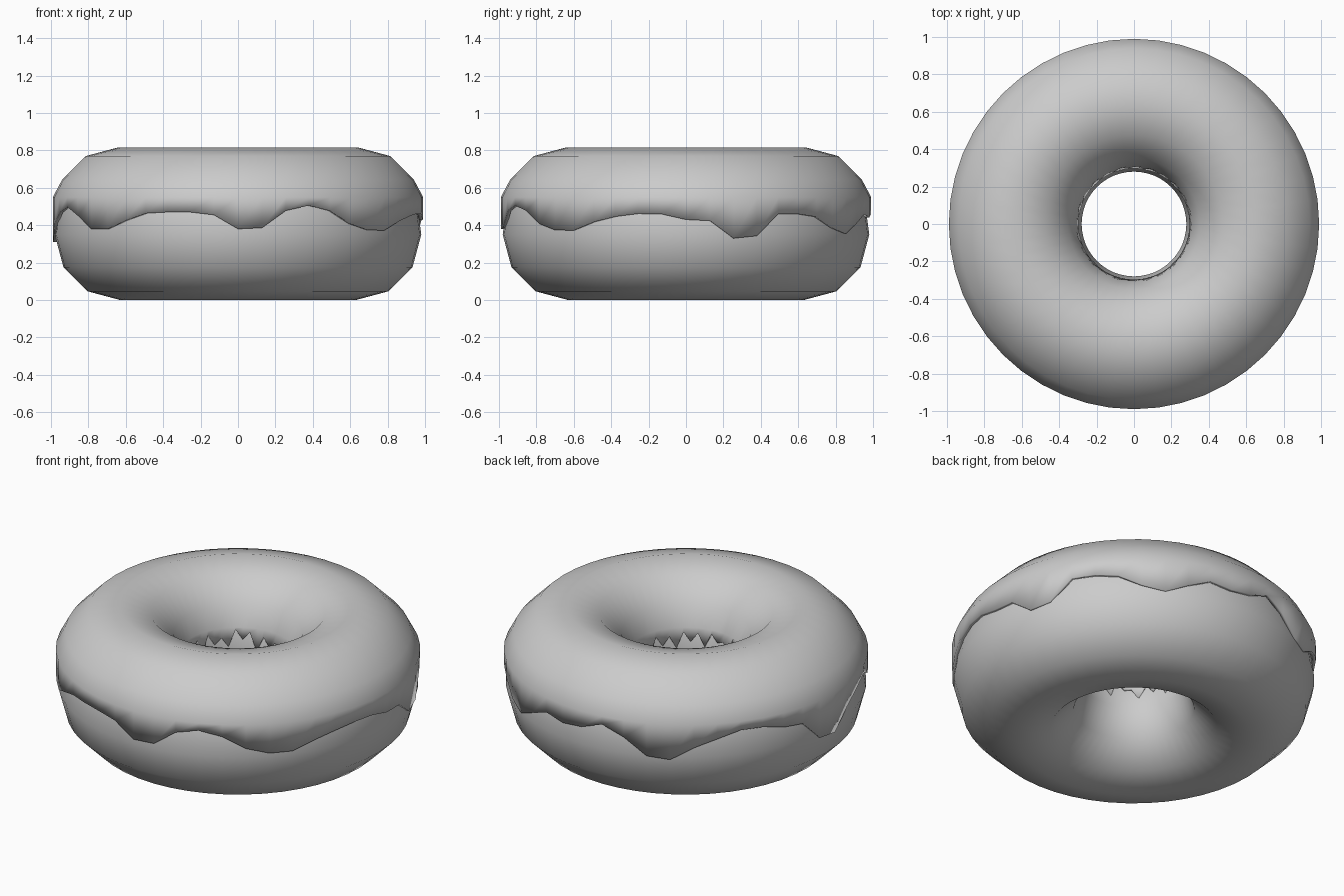
import bpy, bmesh, math, random

if "Cube" in bpy.data.objects:
    bpy.data.objects.remove(bpy.data.objects["Cube"])
random.seed(4)
SEG = 48


def ring_mesh(name, columns, closed):
    """Skin a list of profiles [(radius, z), ...], one per azimuth step."""
    bm = bmesh.new()
    cols = []
    for i, prof in enumerate(columns):
        a = 2 * math.pi * i / SEG
        cols.append([bm.verts.new((r * math.cos(a), r * math.sin(a), z)) for r, z in prof])
    n = len(columns[0])
    for i in range(SEG):
        c, d = cols[i], cols[(i + 1) % SEG]
        for j in range(n if closed else n - 1):
            k = (j + 1) % n
            bm.faces.new((c[j], d[j], d[k], c[k]))
    bmesh.ops.recalc_face_normals(bm, faces=bm.faces)
    me = bpy.data.meshes.new(name)
    bm.to_mesh(me)
    bm.free()
    me.shade_smooth()
    ob = bpy.data.objects.new(name, me)
    bpy.context.collection.objects.link(ob)
    return ob


def arc(cr, cz, rad, start, end):
    return [(cr + rad * math.cos(math.radians(t)), cz + rad * math.sin(math.radians(t)))
            for t in range(start, end + 1, 30)]


# Dough: round lower half, slightly tucked upper half under the icing
dough_profile = arc(0.63, 0.35, 0.35, 180, 360) + arc(0.638, 0.475, 0.325, 0, 180)
dough = ring_mesh("dough", [dough_profile] * SEG, True)

# Outer icing edge: (azimuth in degrees, height)
drips = [(0, .43), (7, .43), (15, .33), (22, .335), (30, .46), (39, .46), (47, .44),
         (55, .36), (64, .35), (71, .47), (83, .44), (92, .46), (100, .52), (107, .42),
         (114, .335), (121, .34), (131, .45), (138, .465), (145, .515), (157, .465),
         (165, .45), (173, .315), (180, .31), (190, .45), (203, .50), (209, .46),
         (217, .38), (227, .38), (236, .455), (243, .47), (261, .47), (270, .38),
         (277, .38), (286, .49), (290, .505), (297, .505), (311, .375), (322, .37),
         (332, .43), (342, .46), (351, .465), (360, .43)]


def edge_height(deg):
    for (a, za), (b, zb) in zip(drips, drips[1:]):
        if a <= deg <= b:
            return za + (zb - za) * (deg - a) / (b - a)


# Icing: shell over the top with drips outside and a ragged edge in the hole
columns = []
for i in range(SEG):
    z = edge_height(360 * i / SEG)
    inner = (0.45, 0.51, 0.41, 0.49)[i % 4] + random.uniform(-0.02, 0.02)
    columns.append([(0.988, z), (0.99, 0.55)] + arc(0.645, 0.475, 0.34, 30, 150)
                   + [(0.308, 0.53), (0.297, inner)])
icing = ring_mesh("icing", columns, False)
if icing.data.polygons[len(columns[0]) // 2].normal.z < 0:
    icing.data.flip_normals()
thick = icing.modifiers.new("thickness", 'SOLIDIFY')
thick.thickness = 0.02
thick.offset = -1

for ob in (dough, icing):
    bpy.context.view_layer.objects.active = ob
    ob.select_set(True)
bpy.ops.object.shade_smooth_by_angle(angle=math.radians(60))
